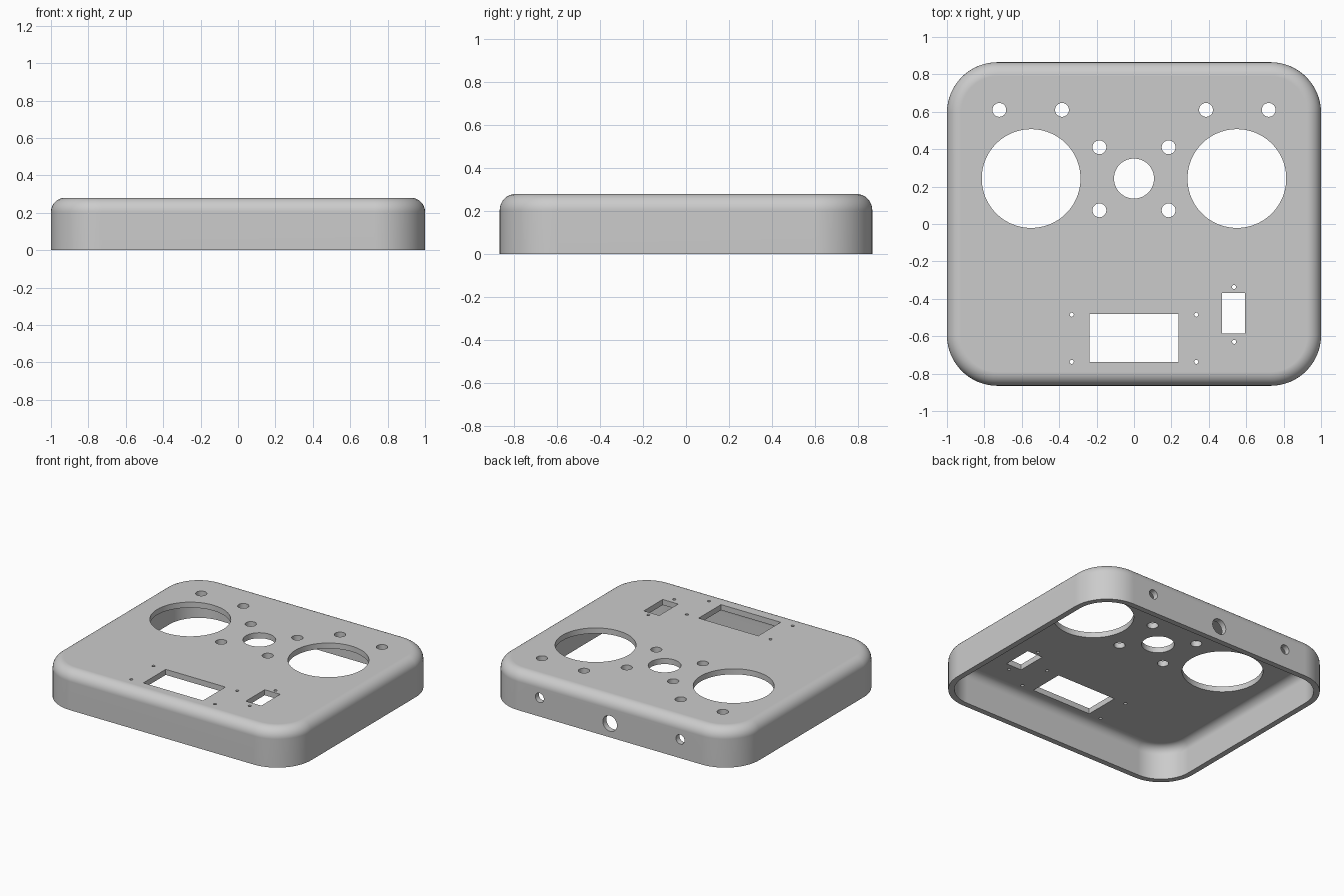
import bpy
import bmesh
from math import sin, cos, pi, radians
from mathutils import Matrix, Vector

if "Cube" in bpy.data.objects:
    bpy.data.objects.remove(bpy.data.objects["Cube"], do_unlink=True)

HALF_X, HALF_Y, HEIGHT = 1.0, 0.865, 0.28
CORNER, FILLET = 0.27, 0.075
WALL, INNER_FILLET = 0.04, 0.06
CORNER_STEPS, FILLET_STEPS = 16, 8


def make_object(name, bm):
    bmesh.ops.recalc_face_normals(bm, faces=bm.faces)
    mesh = bpy.data.meshes.new(name)
    bm.to_mesh(mesh)
    bm.free()
    obj = bpy.data.objects.new(name, mesh)
    bpy.context.collection.objects.link(obj)
    return obj


def rounded_ring(bm, inset, z):
    """Rounded rectangle outline, inset from the outer wall."""
    radius = CORNER - inset
    ring = []
    for quarter, (sx, sy) in enumerate([(1, 1), (-1, 1), (-1, -1), (1, -1)]):
        for i in range(CORNER_STEPS + 1):
            a = (quarter + i / CORNER_STEPS) * pi / 2
            ring.append(bm.verts.new((sx * (HALF_X - CORNER) + radius * cos(a),
                                      sy * (HALF_Y - CORNER) + radius * sin(a), z)))
    return ring


def wall_profile(inset, top, fillet):
    """Straight wall followed by a quarter-round edge, as (inset, z) pairs."""
    points = [(inset, 0.0)]
    for i in range(FILLET_STEPS + 1):
        a = i / FILLET_STEPS * pi / 2
        points.append((inset + fillet * (1 - cos(a)), top - fillet * (1 - sin(a))))
    return points


# Hollow cover, open underneath
bm = bmesh.new()
profile = wall_profile(0, HEIGHT, FILLET)[::-1]
profile += wall_profile(WALL, HEIGHT - WALL, INNER_FILLET)
rings = [rounded_ring(bm, inset, z) for inset, z in profile]
for a, b in zip(rings, rings[1:]):
    for i in range(len(a)):
        j = (i + 1) % len(a)
        bm.faces.new((a[i], a[j], b[j], b[i]))
bm.faces.new(rings[0])
bm.faces.new(rings[-1])
cover = make_object("panel_cover", bm)

# Cutters for every opening
cut = bmesh.new()


def round_hole(x, y, radius, segments=32):
    bmesh.ops.create_cone(cut, cap_ends=True, segments=segments, radius1=radius,
                          radius2=radius, depth=0.2,
                          matrix=Matrix.Translation((x, y, HEIGHT)))


def back_hole(x, z, radius):
    place = Matrix.Translation((x, HALF_Y, z)) @ Matrix.Rotation(pi / 2, 4, 'X')
    bmesh.ops.create_cone(cut, cap_ends=True, segments=32, radius1=radius,
                          radius2=radius, depth=0.2, matrix=place)


def window(x, y, width, depth):
    size = Matrix.Diagonal(Vector((width, depth, 0.2, 1)))
    bmesh.ops.create_cube(cut, size=1, matrix=Matrix.Translation((x, y, HEIGHT)) @ size)


# Mirrored dial, button, screw and rear openings
for side in (-1, 1):
    round_hole(side * 0.55, 0.243, 0.264, 96)
    for x in (0.385, 0.72):
        round_hole(side * x, 0.61, 0.037)
    for y in (0.41, 0.073):
        round_hole(side * 0.185, y, 0.037)
    for y in (-0.485, -0.737):
        round_hole(side * 0.333, y, 0.011, 16)
    back_hole(side * 0.56, 0.135, 0.034)

# Centre openings, display window and switch window
round_hole(0, 0.243, 0.107, 64)
back_hole(0, 0.10, 0.056)
window(0, -0.61, 0.475, 0.255)
window(0.533, -0.477, 0.123, 0.215)
for y in (-0.337, -0.63):
    round_hole(0.535, y, 0.011, 16)

cutter = make_object("opening_cutter", cut)
cutter.hide_render = True

# Cut the openings, then discard the helper
boolean = cover.modifiers.new("openings", 'BOOLEAN')
boolean.operation = 'DIFFERENCE'
boolean.solver = 'EXACT'
boolean.object = cutter
bpy.ops.object.select_all(action='DESELECT')
cover.select_set(True)
bpy.context.view_layer.objects.active = cover
bpy.ops.object.modifier_apply(modifier=boolean.name)
bpy.data.objects.remove(cutter, do_unlink=True)

# Smooth fillets with crisp rims
bpy.ops.object.shade_smooth_by_angle(angle=radians(30))
weighted = cover.modifiers.new("flat_panel_normals", 'WEIGHTED_NORMAL')
weighted.keep_sharp = True
